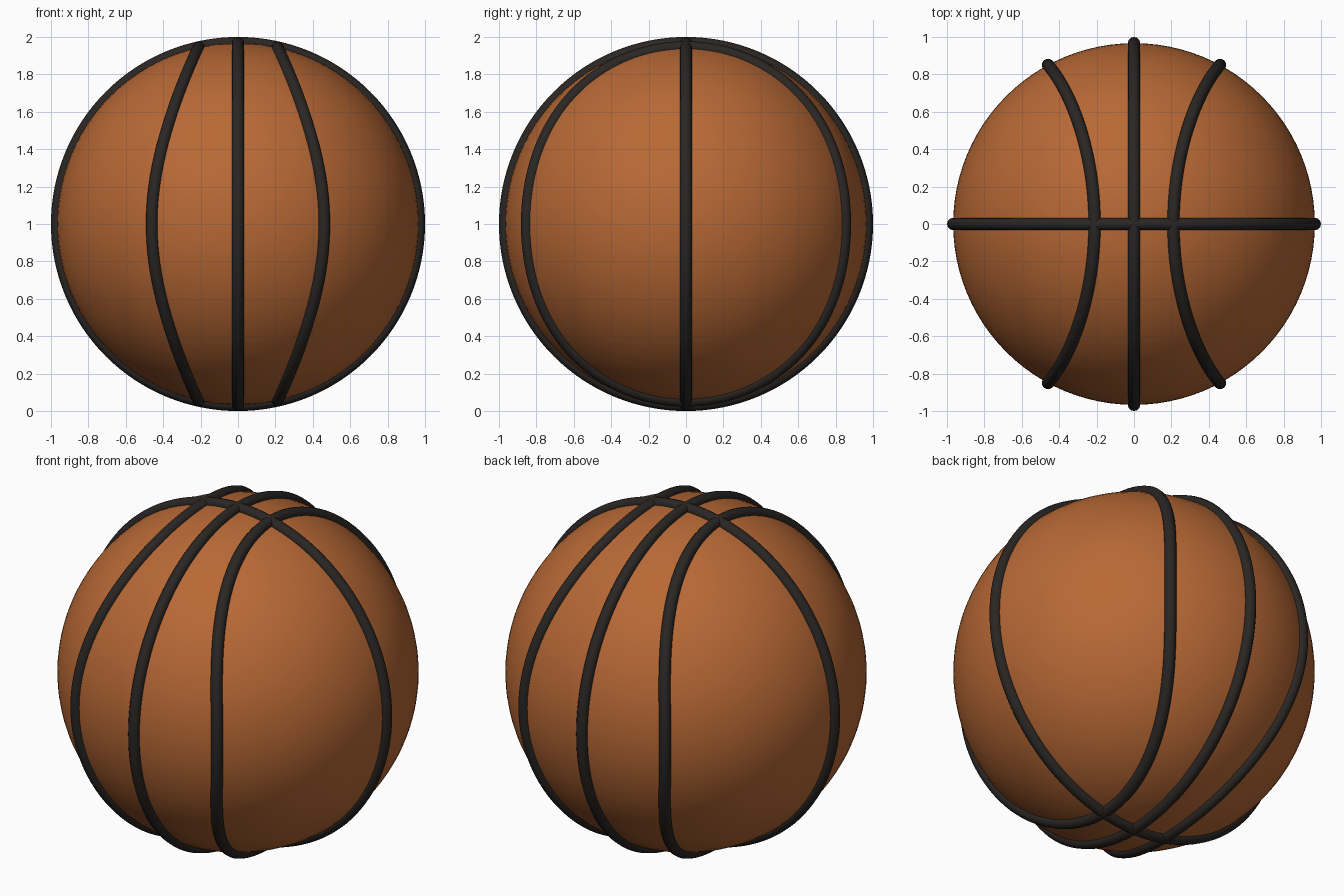
import bpy
from math import sin, cos, pi, sqrt

if "Cube" in bpy.data.objects:
    bpy.data.objects.remove(bpy.data.objects["Cube"])

R = 0.967      # ball radius, also where the seam centres lie
SEAM = 0.033   # seam tube radius
N = 128


def material(name, color):
    m = bpy.data.materials.new(name)
    m.diffuse_color = color
    m.use_nodes = True
    m.node_tree.nodes["Principled BSDF"].inputs["Base Color"].default_value = m.diffuse_color
    return m


orange = material("orange_rubber", (0.48, 0.14, 0.036, 1))
black = material("black_rubber", (0.022, 0.019, 0.017, 1))

# Ball body
bpy.ops.mesh.primitive_uv_sphere_add(segments=96, ring_count=48, radius=R, location=(0, 0, 1))
ball = bpy.context.object
ball.name = "ball"
ball.data.materials.append(orange)
bpy.ops.object.shade_smooth()


def seam(name, path):
    """Closed round tube following path(t), t in 0..2pi."""
    cu = bpy.data.curves.new(name, 'CURVE')
    cu.dimensions = '3D'
    cu.bevel_depth = SEAM
    cu.bevel_resolution = 4
    sp = cu.splines.new('POLY')
    sp.points.add(N - 1)
    for i, p in enumerate(sp.points):
        p.co = (*path(2 * pi * i / N), 1)
    sp.use_cyclic_u = True
    sp.use_smooth = True
    ob = bpy.data.objects.new(name, cu)
    ob.location = (0, 0, 1)
    bpy.context.collection.objects.link(ob)
    cu.materials.append(black)
    bpy.ops.object.select_all(action='DESELECT')
    ob.select_set(True)
    bpy.context.view_layer.objects.active = ob
    bpy.ops.object.convert(target='MESH')
    bpy.ops.object.shade_smooth()


def side_path(sign):
    """Seam narrow at the poles and wide at the front and back."""
    def path(t):
        x = 0.335 - 0.125 * cos(2 * t)
        r = sqrt(R * R - x * x)
        return sign * x, r * sin(t), r * cos(t)
    return path


# Two great-circle seams and the mirrored pair of curved seams
seam("centre_seam", lambda t: (0, R * sin(t), R * cos(t)))
seam("cross_seam", lambda t: (R * sin(t), 0, R * cos(t)))
seam("left_seam", side_path(-1))
seam("right_seam", side_path(1))
